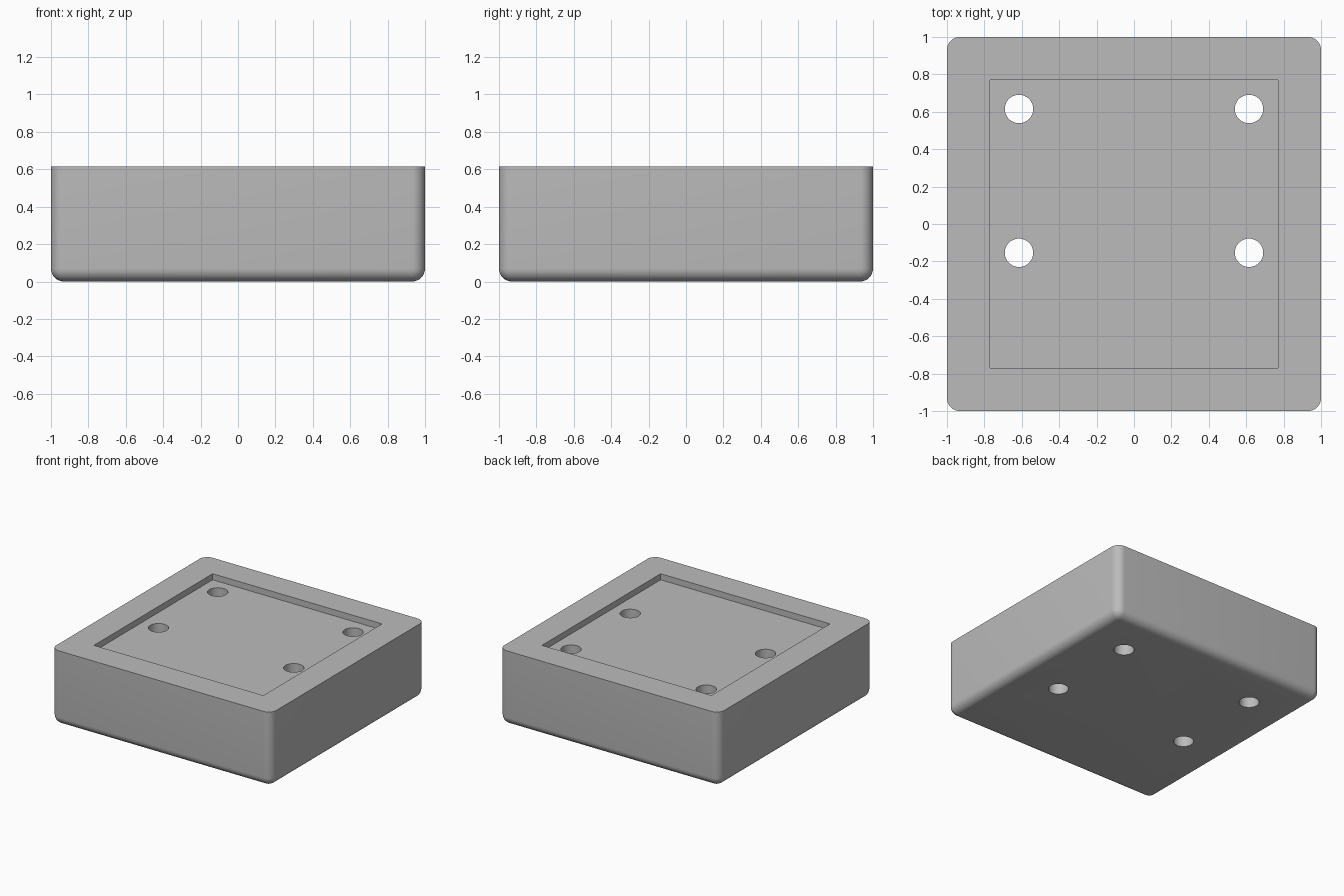
import bpy
import bmesh
import math
from mathutils import Matrix

HEIGHT, FILLET, RECESS, DEPTH = 0.615, 0.07, 0.77, 0.05
HOLE_X, HOLE_R = 0.615, 0.076

cube = bpy.data.objects.get("Cube")
if cube:
    bpy.data.objects.remove(cube, do_unlink=True)

grey = bpy.data.materials.new("plain grey")
grey.use_nodes = True
grey.diffuse_color = (0.5, 0.5, 0.5, 1)
grey.node_tree.nodes["Principled BSDF"].inputs["Base Color"].default_value = (0.5, 0.5, 0.5, 1)


def box(bm, half, z0, z1):
    m = Matrix.Translation((0, 0, (z0 + z1) / 2)) @ Matrix.Diagonal((2 * half, 2 * half, z1 - z0, 1))
    bmesh.ops.create_cube(bm, size=1, matrix=m)


def finish(bm, name):
    mesh = bpy.data.meshes.new(name)
    bm.to_mesh(mesh)
    bm.free()
    mesh.materials.append(grey)
    obj = bpy.data.objects.new(name, mesh)
    bpy.context.collection.objects.link(obj)
    return obj


def cut(target, cutter):
    mod = target.modifiers.new("cut", "BOOLEAN")
    mod.operation = "DIFFERENCE"
    mod.solver = "EXACT"
    mod.object = cutter
    bpy.context.view_layer.objects.active = target
    bpy.ops.object.modifier_apply(modifier=mod.name)
    bpy.data.objects.remove(cutter, do_unlink=True)


# Block with rounded uprights and underside, crisp top rim
bm = bmesh.new()
box(bm, 1, 0, HEIGHT)
edges = [e for e in bm.edges if min(v.co.z for v in e.verts) < HEIGHT / 2]
bmesh.ops.bevel(bm, geom=edges, offset=FILLET, segments=8, profile=0.5, affect="EDGES")
block = finish(bm, "block")

# Shallow square recess
bm = bmesh.new()
box(bm, RECESS, HEIGHT - DEPTH, HEIGHT + 0.2)
cut(block, finish(bm, "recess_cutter"))

# Four through holes
for x in (-HOLE_X, HOLE_X):
    for y in (0.615, -0.154):
        bm = bmesh.new()
        bmesh.ops.create_cone(bm, cap_ends=True, segments=48, radius1=HOLE_R, radius2=HOLE_R,
                              depth=2, matrix=Matrix.Translation((x, y, 0)))
        cut(block, finish(bm, "hole_cutter"))

# Smooth fillets and holes, sharp rims
bpy.ops.object.select_all(action="DESELECT")
block.select_set(True)
bpy.context.view_layer.objects.active = block
bpy.ops.object.shade_smooth_by_angle(angle=math.radians(30))
